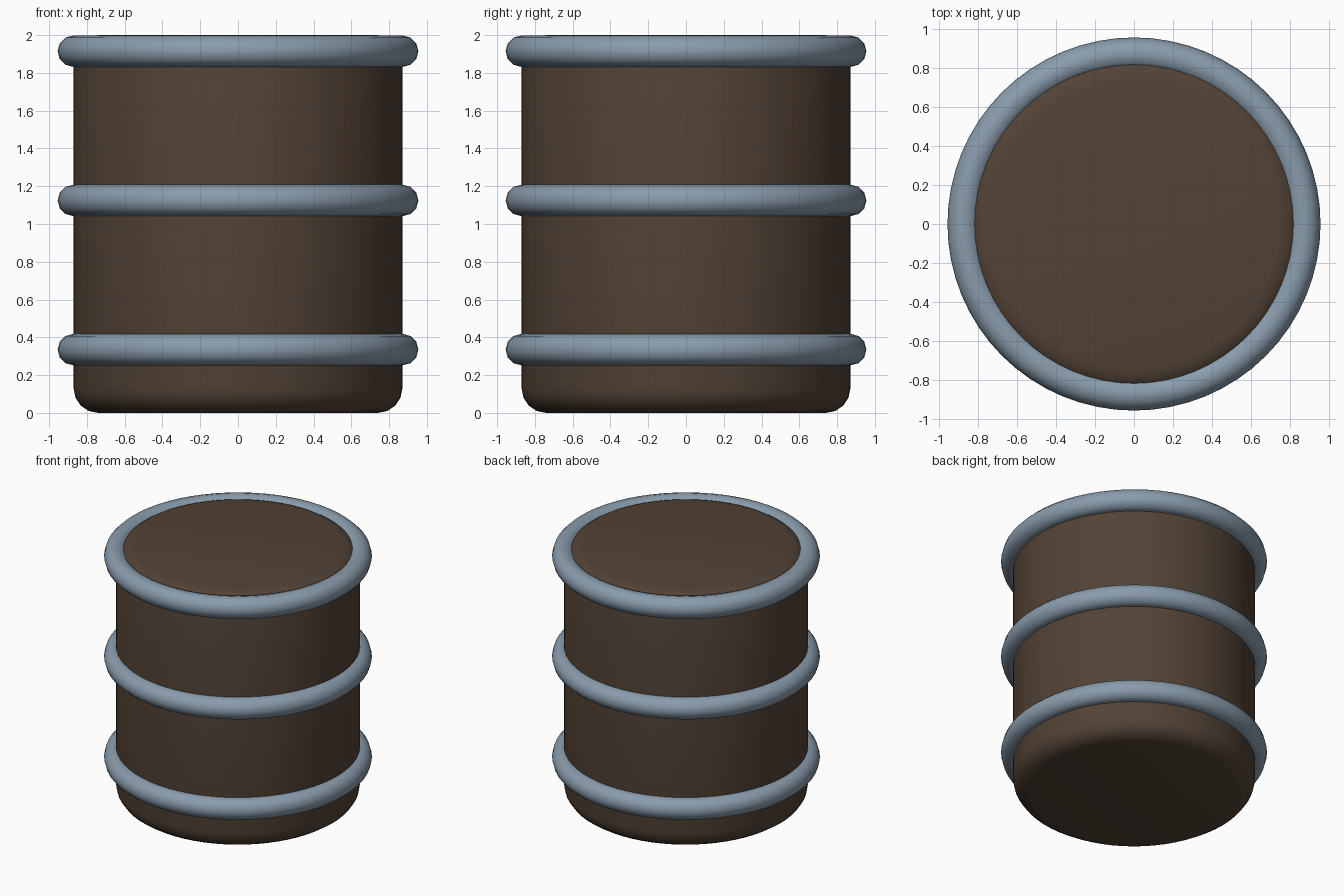
import bpy
from math import radians

if "Cube" in bpy.data.objects:
    bpy.data.objects.remove(bpy.data.objects["Cube"])


def material(name, color):
    m = bpy.data.materials.new(name)
    m.diffuse_color = color
    m.use_nodes = True
    m.node_tree.nodes["Principled BSDF"].inputs["Base Color"].default_value = m.diffuse_color
    return m


def finish(name, mat):
    ob = bpy.context.object
    ob.name = name
    ob.data.materials.append(mat)
    bpy.ops.object.shade_smooth_by_angle(angle=radians(40))
    return ob


wood = material("dark_brown", (0.085, 0.055, 0.036, 1))
metal = material("blue_grey_metal", (0.25, 0.33, 0.41, 1))

# Barrel body: cylinder with rounded top and bottom rims
bpy.ops.mesh.primitive_cylinder_add(vertices=64, radius=0.87, depth=2.0, location=(0, 0, 1))
body = bpy.context.object
bevel = body.modifiers.new("rounded_rims", 'BEVEL')
bevel.width = 0.13
bevel.segments = 4
bevel.limit_method = 'ANGLE'
bevel.angle_limit = radians(40)
bpy.ops.object.modifier_apply(modifier=bevel.name)
finish("barrel_body", wood)

# Three round hoops
for name, z in (("bottom_hoop", 0.335), ("middle_hoop", 1.125), ("top_hoop", 1.915)):
    bpy.ops.mesh.primitive_torus_add(major_radius=0.872, minor_radius=0.083,
                                     major_segments=64, minor_segments=12,
                                     location=(0, 0, z))
    finish(name, metal)
